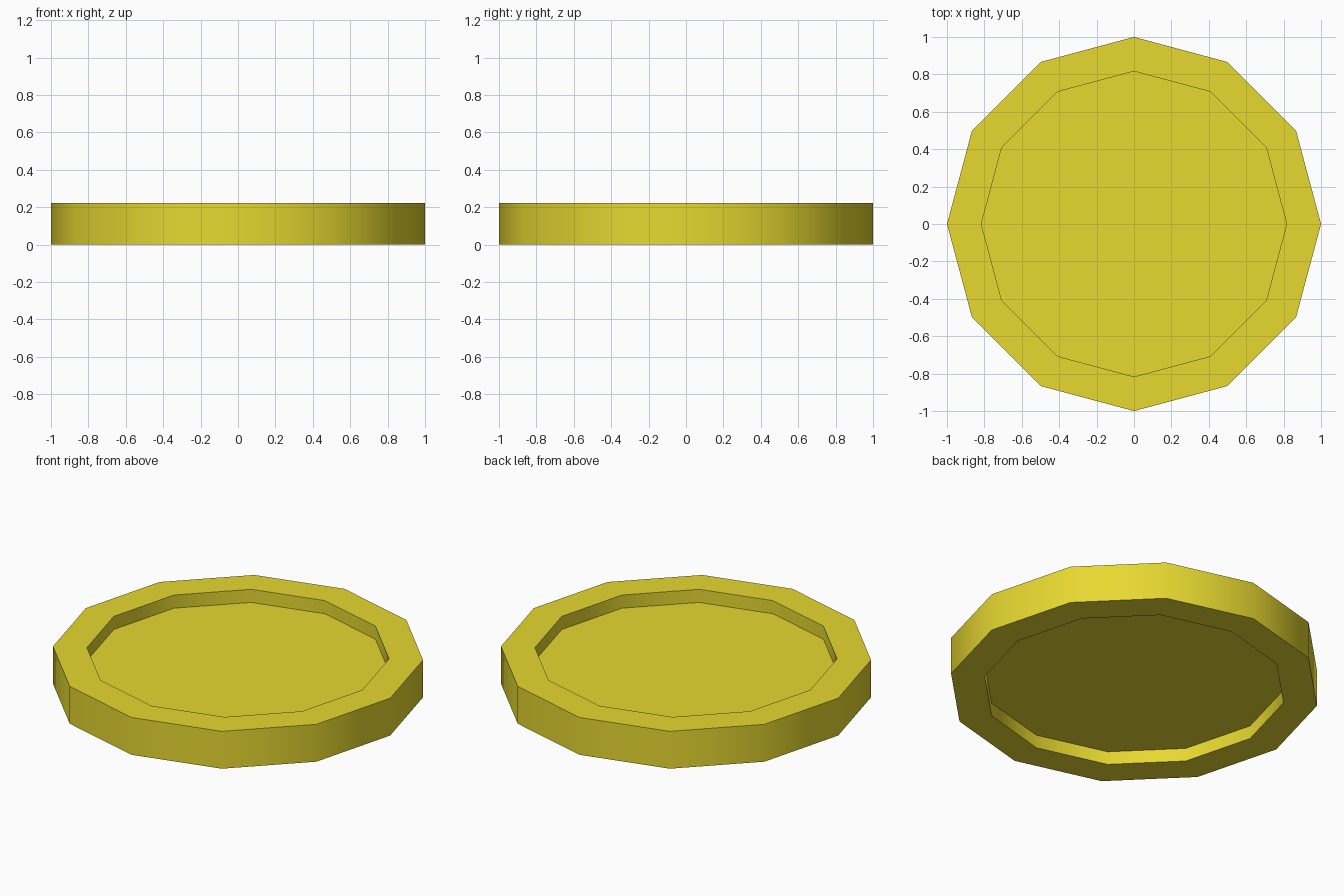
import bpy, bmesh, math
from mathutils import Matrix

if "Cube" in bpy.data.objects:
    bpy.data.objects.remove(bpy.data.objects["Cube"])

SIDES, RADIUS, INNER, HEIGHT, RECESS = 12, 1.0, 0.81, 0.222, 0.078

# Twelve-sided disc
bm = bmesh.new()
bmesh.ops.create_cone(bm, cap_ends=True, segments=SIDES, radius1=RADIUS,
                      radius2=RADIUS, depth=HEIGHT,
                      matrix=Matrix.Translation((0, 0, HEIGHT / 2)))

# Raised rim: inset both faces, then sink the centres with vertical walls
caps = [f for f in bm.faces if abs(f.normal.z) > 0.9]
bmesh.ops.inset_individual(bm, faces=caps,
                           thickness=(RADIUS - INNER) * math.cos(math.pi / SIDES))
for cap in caps:
    sign = 1 if cap.normal.z > 0 else -1
    sunk = bmesh.ops.extrude_discrete_faces(bm, faces=[cap])["faces"][0]
    bmesh.ops.translate(bm, verts=sunk.verts, vec=(0, 0, -sign * RECESS))
bmesh.ops.recalc_face_normals(bm, faces=bm.faces)

mesh = bpy.data.meshes.new("coin")
bm.to_mesh(mesh)
bm.free()
coin = bpy.data.objects.new("coin", mesh)
bpy.context.collection.objects.link(coin)

# Yellow metal
gold = bpy.data.materials.new("gold")
gold.diffuse_color = (0.8, 0.69, 0.03, 1)
gold.use_nodes = True
gold.node_tree.nodes["Principled BSDF"].inputs["Base Color"].default_value = gold.diffuse_color
mesh.materials.append(gold)

# Round shading on the walls, sharp rim edges
bpy.context.view_layer.objects.active = coin
coin.select_set(True)
bpy.ops.object.shade_smooth_by_angle(angle=math.radians(35))
